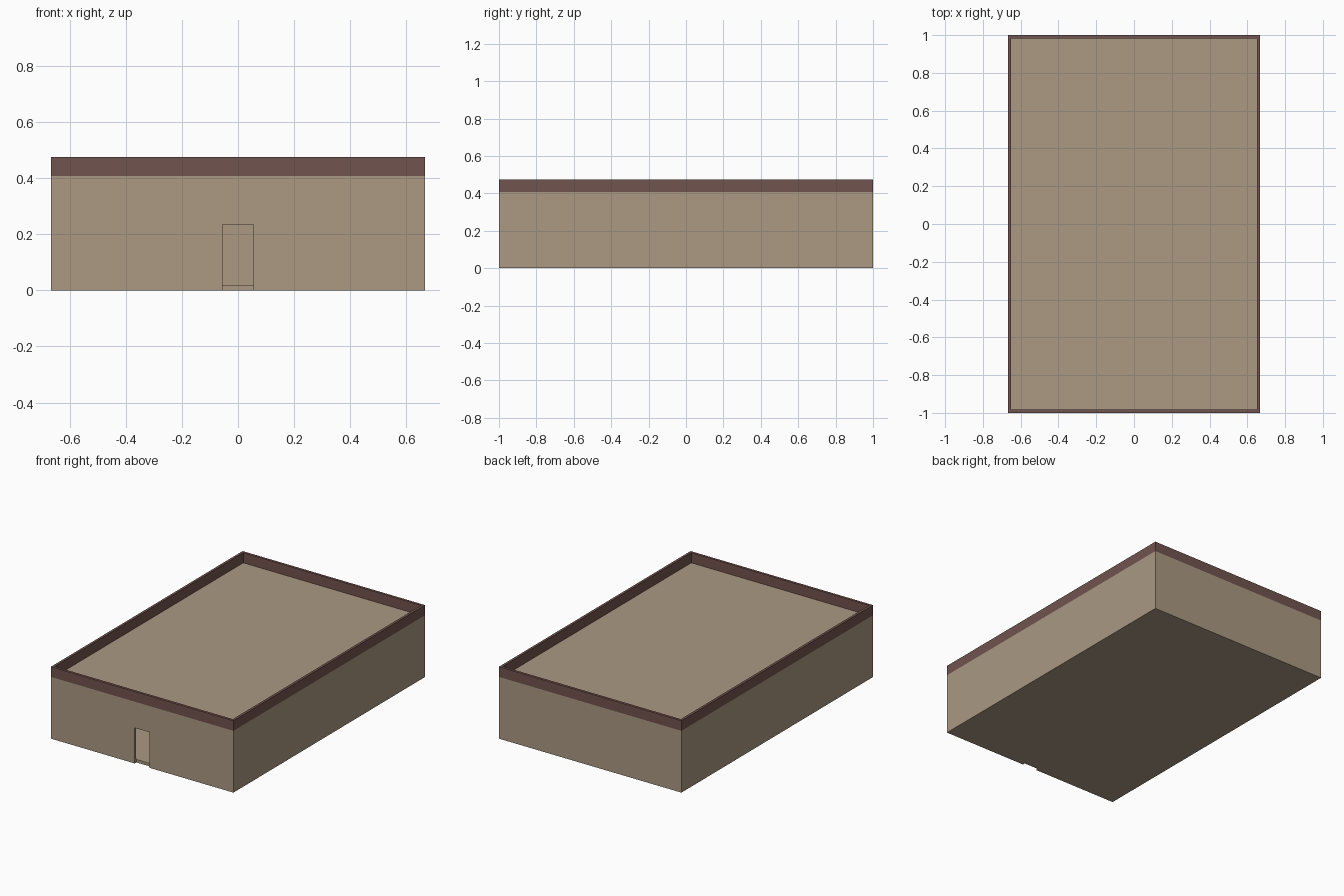
import bpy
import bmesh

if "Cube" in bpy.data.objects:
    bpy.data.objects.remove(bpy.data.objects["Cube"])

# Main dimensions
W, D = 2 / 3, 1.0            # half width, half depth
WALL = 0.0167                # wall thickness
ROOF, TOP = 0.408, 0.475     # roof level, top of parapet
FLOOR, SLAB = 0.02, 0.02     # floor level, roof slab thickness
DOOR_W, DOOR_H = 0.055, 0.235


def material(name, rgb):
    m = bpy.data.materials.new(name)
    m.diffuse_color = (*rgb, 1.0)
    m.use_nodes = True
    m.node_tree.nodes["Principled BSDF"].inputs["Base Color"].default_value = m.diffuse_color
    return m


def box(name, lo, hi, mat=None):
    """Axis-aligned box between two corners."""
    bm = bmesh.new()
    bmesh.ops.create_cube(bm, size=1.0)
    for v in bm.verts:
        v.co = [hi[i] if v.co[i] > 0 else lo[i] for i in range(3)]
    mesh = bpy.data.meshes.new(name)
    bm.to_mesh(mesh)
    bm.free()
    ob = bpy.data.objects.new(name, mesh)
    bpy.context.collection.objects.link(ob)
    if mat:
        mesh.materials.append(mat)
    return ob


def cut(ob, name, lo, hi):
    """Subtract a hidden box from an object."""
    cutter = box(name, lo, hi)
    cutter.hide_render = True
    cutter.hide_set(True)
    cutter.display_type = 'WIRE'
    mod = ob.modifiers.new(name, 'BOOLEAN')
    mod.operation = 'DIFFERENCE'
    mod.solver = 'EXACT'
    mod.object = cutter


tan = material("tan_plaster", (0.405, 0.319, 0.223))
brown = material("brown_trim", (0.165, 0.087, 0.077))

# Hollow building: walls, floor and flat roof in one shell
building = box("building_shell", (-W, -D, 0), (W, D, ROOF), tan)
cut(building, "room_cutter",
    (-W + WALL, -D + WALL, FLOOR), (W - WALL, D - WALL, ROOF - SLAB))

# Doorway through the front wall, down to the ground
cut(building, "door_cutter",
    (-DOOR_W, -D - 0.1, -0.1), (DOOR_W, -D + WALL + 0.0004, DOOR_H))

# Parapet rim around the roof
parapet = box("parapet", (-W, -D, ROOF), (W, D, TOP), brown)
cut(parapet, "parapet_cutter",
    (-W + WALL, -D + WALL, ROOF - 0.1), (W - WALL, D - WALL, TOP + 0.1))
